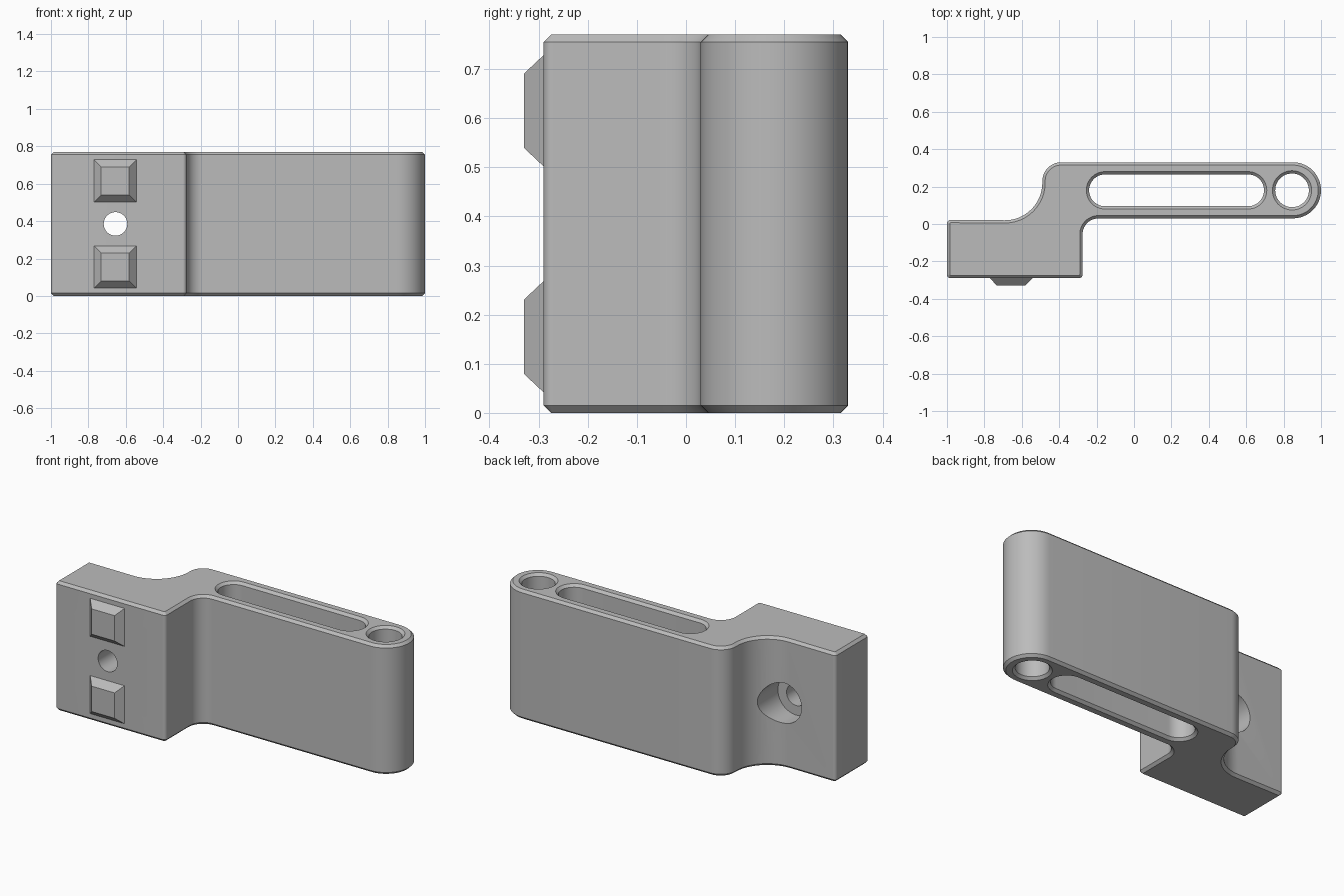
import bpy
import bmesh
from math import radians, cos, sin, pi

HEIGHT = 0.77
CHAMFER = 0.015

old = bpy.data.objects.get("Cube")
if old:
    bpy.data.objects.remove(old, do_unlink=True)

grey = bpy.data.materials.new("light grey")
grey.use_nodes = True
colour = (0.5, 0.5, 0.5, 1)
grey.diffuse_color = colour
grey.node_tree.nodes["Principled BSDF"].inputs["Base Color"].default_value = colour


def make_object(name, bm):
    bmesh.ops.recalc_face_normals(bm, faces=bm.faces)
    mesh = bpy.data.meshes.new(name)
    bm.to_mesh(mesh)
    bm.free()
    mesh.materials.append(grey)
    obj = bpy.data.objects.new(name, mesh)
    bpy.context.collection.objects.link(obj)
    return obj


def select_only(obj):
    bpy.ops.object.select_all(action="DESELECT")
    obj.select_set(True)
    bpy.context.view_layer.objects.active = obj


# Each arc: centre x, centre y, radius, start angle, end angle,
# and the sign by which a chamfer grows (+1) or shrinks (-1) the radius
OUTLINE = [
    (-0.98, -0.27, 0.02, 180, 270, -1),
    (-0.295, -0.27, 0.02, 270, 360, -1),
    (-0.19, -0.055, 0.085, 180, 90, 1),
    (0.85, 0.18, 0.15, -90, 90, -1),
    (-0.39, 0.23, 0.1, 90, 180, -1),
    (-0.69, 0.22, 0.2, 0, -90, 1),
    (-0.98, 0.002, 0.02, 90, 180, -1),
]
SLOT = [(-0.155, 0.18, 0.085, 90, 270, 1), (0.61, 0.18, 0.085, -90, 90, 1)]
PIN_HOLE = [(0.845, 0.18, 0.09, 0, 180, 1), (0.845, 0.18, 0.09, 180, 360, 1)]


def trace(arcs, inset):
    points = []
    for cx, cy, r, start, end, sign in arcs:
        steps = max(4, round(abs(end - start) / 7.5))
        for i in range(steps + 1):
            a = radians(start + (end - start) * i / steps)
            rad = r + sign * inset
            p = (cx + rad * cos(a), cy + rad * sin(a))
            if not points or abs(p[0] - points[-1][0]) + abs(p[1] - points[-1][1]) > 1e-5:
                points.append(p)
    if abs(points[0][0] - points[-1][0]) + abs(points[0][1] - points[-1][1]) < 1e-5:
        points.pop()
    return points


# Body: chamfered walls for every loop, then the two filled caps
bm = bmesh.new()
caps = [[], []]
levels = [(0, CHAMFER), (CHAMFER, 0), (HEIGHT - CHAMFER, 0), (HEIGHT, CHAMFER)]
for arcs in (OUTLINE, SLOT, PIN_HOLE):
    rings = [[bm.verts.new((x, y, z)) for x, y in trace(arcs, d)] for z, d in levels]
    n = len(rings[0])
    for low, high in zip(rings, rings[1:]):
        for i in range(n):
            j = (i + 1) % n
            bm.faces.new((low[i], low[j], high[j], high[i]))
    for cap, ring in zip(caps, (rings[0], rings[-1])):
        cap += [bm.edges.get((ring[i], ring[(i + 1) % n])) for i in range(n)]
for cap in caps:
    bmesh.ops.triangle_fill(bm, edges=cap, use_beauty=True)
body = make_object("bracket_body", bm)


# Screw hole and the wider counterbore behind it
def drill(name, radius, y0, y1):
    bpy.ops.mesh.primitive_cylinder_add(
        vertices=48, radius=radius, depth=y1 - y0,
        location=(-0.655, (y0 + y1) / 2, HEIGHT / 2), rotation=(pi / 2, 0, 0))
    cutter = bpy.context.object
    cutter.name = name
    cutter.hide_render = True
    cutter.data.materials.append(grey)
    mod = body.modifiers.new(name, "BOOLEAN")
    mod.operation = "DIFFERENCE"
    mod.solver = "EXACT"
    mod.object = cutter
    select_only(body)
    bpy.ops.object.modifier_apply(modifier=mod.name)
    bpy.data.objects.remove(cutter, do_unlink=True)


drill("screw_hole", 0.063, -0.5, 0.5)
drill("counterbore", 0.12, -0.1, 0.5)
select_only(body)
bpy.ops.object.shade_smooth_by_angle(angle=radians(25))


# Tapered locating pads on the front
def pad(name, z):
    bm = bmesh.new()
    rings = []
    for half, y in ((0.1225, -0.28), (0.0755, -0.33)):
        rings.append([bm.verts.new((-0.657 + sx * half, y, z + sz * half))
                      for sx, sz in ((-1, -1), (1, -1), (1, 1), (-1, 1))])
    back, front = rings
    bm.faces.new(back)
    bm.faces.new(front)
    for i in range(4):
        j = (i + 1) % 4
        bm.faces.new((back[i], back[j], front[j], front[i]))
    make_object(name, bm)


pad("lower_pad", 0.155)
pad("upper_pad", HEIGHT - 0.155)
